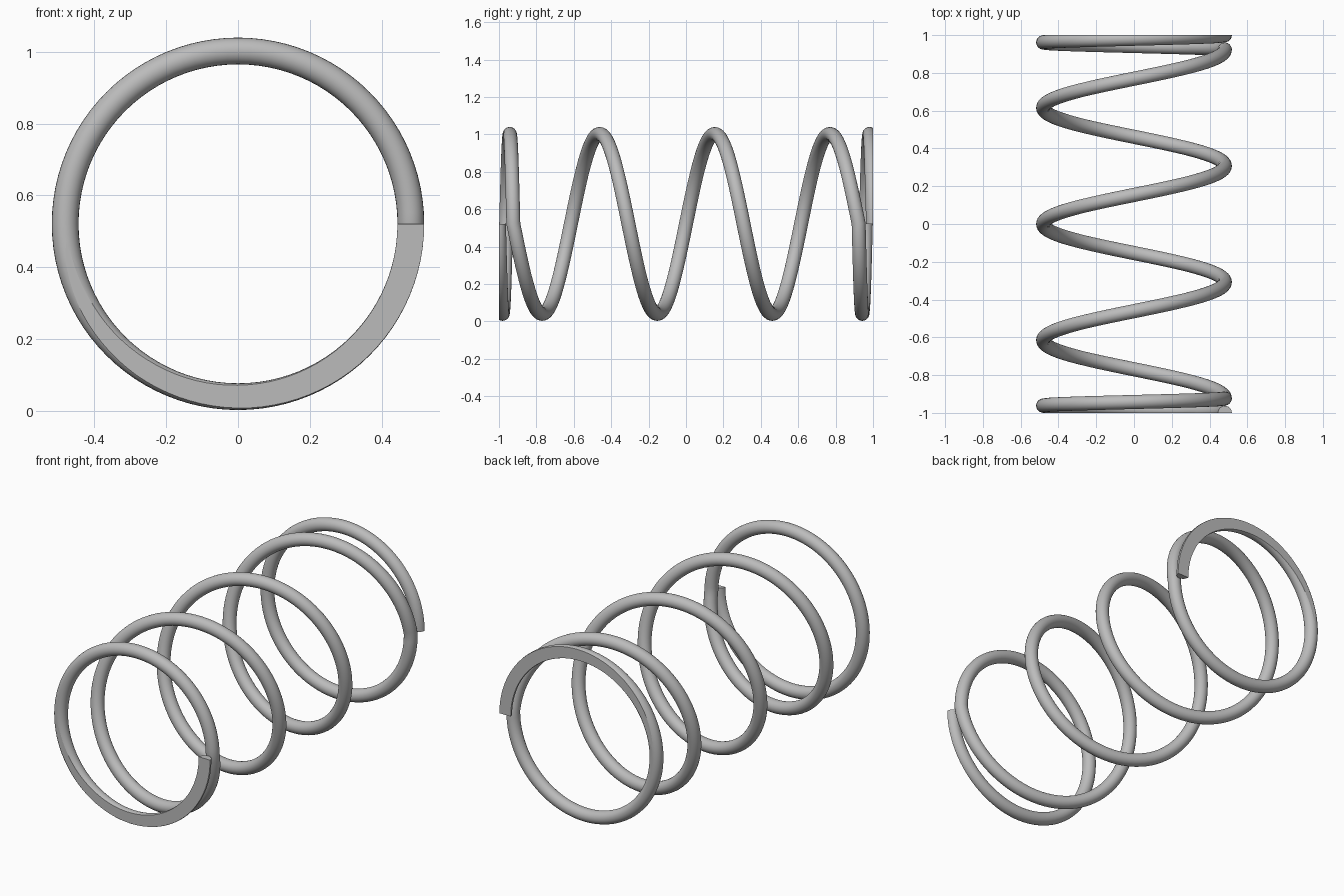
import bpy, bmesh
from math import sin, cos, pi
from mathutils import Vector

cube = bpy.data.objects.get("Cube")
if cube:
    bpy.data.objects.remove(cube, do_unlink=True)

COIL_R = 0.481      # centreline radius of the coil
WIRE_R = 0.0372     # wire radius
CENTRE_Z = 0.521
CLOSED_PITCH = 0.077
ACTIVE_TURNS = 3
STEPS = 96          # sections per turn
SIDES = 24

steel = bpy.data.materials.new("steel_grey")
steel.use_nodes = True
grey = (0.5, 0.5, 0.5, 1)
steel.diffuse_color = grey
steel.node_tree.nodes["Principled BSDF"].inputs["Base Color"].default_value = grey


def centreline(turn):
    """Closed coil, open active coils, closed coil, along y."""
    half = 1 - CLOSED_PITCH
    if turn < 1:
        y = -1 + CLOSED_PITCH * turn
    elif turn > 1 + ACTIVE_TURNS:
        y = half + CLOSED_PITCH * (turn - 1 - ACTIVE_TURNS)
    else:
        y = -half + 2 * half * (turn - 1) / ACTIVE_TURNS
    a = -2 * pi * turn
    return Vector((COIL_R * cos(a), y, CENTRE_Z + COIL_R * sin(a)))


# Sweep the round wire along the coil
bm = bmesh.new()
rings = []
total = (ACTIVE_TURNS + 2) * STEPS
for i in range(total + 1):
    turn = i / STEPS
    point = centreline(turn)
    tangent = (centreline(turn + 0.005) - centreline(turn - 0.005)).normalized()
    radial = Vector((cos(2 * pi * turn), 0, -sin(2 * pi * turn)))
    side = tangent.cross(radial).normalized()
    rings.append([bm.verts.new(point + WIRE_R * (radial * cos(b) + side * sin(b)))
                  for b in (2 * pi * k / SIDES for k in range(SIDES))])
for a, b in zip(rings, rings[1:]):
    for k in range(SIDES):
        n = (k + 1) % SIDES
        bm.faces.new((a[k], a[n], b[n], b[k])).smooth = True
caps = [bm.faces.new(rings[0]), bm.faces.new(rings[-1])]
for cap in caps:
    for edge in cap.edges:
        edge.smooth = False

# Grind both ends flat
for end in (-1, 1):
    geom = bm.verts[:] + bm.edges[:] + bm.faces[:]
    cut = bmesh.ops.bisect_plane(bm, geom=geom, plane_co=(0, end, 0),
                                 plane_no=(0, end, 0), clear_outer=True)
    rim = [e for e in cut["geom_cut"] if isinstance(e, bmesh.types.BMEdge)]
    for edge in rim:
        edge.smooth = False
    ground = bmesh.ops.edgenet_fill(bm, edges=rim)["faces"]
    for face in ground:
        face.smooth = False
    bmesh.ops.triangulate(bm, faces=ground)
bmesh.ops.recalc_face_normals(bm, faces=bm.faces[:])

mesh = bpy.data.meshes.new("coil_spring")
bm.to_mesh(mesh)
bm.free()
mesh.materials.append(steel)
spring = bpy.data.objects.new("coil_spring", mesh)
bpy.context.collection.objects.link(spring)
